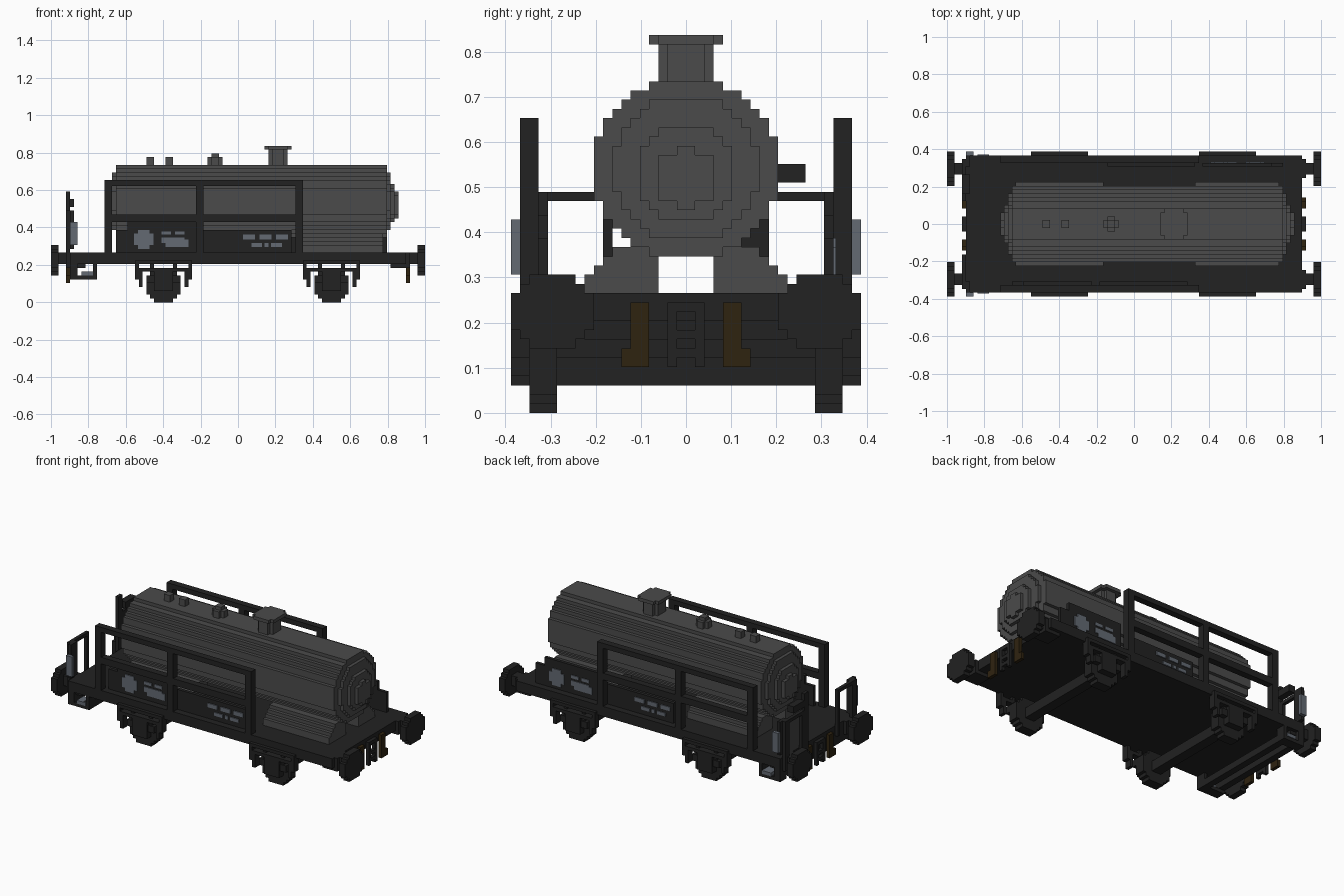
import bpy, bmesh, math
from mathutils import Vector

cube = bpy.data.objects.get("Cube")
if cube:
    bpy.data.objects.remove(cube)

V = 2 / 98  # edge length of one block


def material(name, rgb):
    m = bpy.data.materials.new(name)
    m.use_nodes = True
    m.diffuse_color = (*rgb, 1)
    m.node_tree.nodes["Principled BSDF"].inputs["Base Color"].default_value = (*rgb, 1)
    return m


TANK = material("tank grey", (0.07, 0.07, 0.07))
DARK = material("frame black", (0.016, 0.016, 0.016))
PALE = material("pale blue grey", (0.125, 0.142, 0.17))
BROWN = material("dark brown", (0.028, 0.017, 0.005))


class Part:
    """Collects blocks and stepped discs, measured in blocks."""

    def __init__(self, name, mat):
        self.name, self.mat, self.bm = name, mat, bmesh.new()

    def prism(self, pts, depth):
        verts = [self.bm.verts.new(p) for p in pts]
        face = self.bm.faces.new(verts)
        new = bmesh.ops.extrude_face_region(self.bm, geom=[face])["geom"]
        for v in new:
            if isinstance(v, bmesh.types.BMVert):
                v.co += Vector(depth)

    def box(self, x0, x1, y0, y1, z0, z1):
        pts = [(x0, y0, z0), (x1, y0, z0), (x1, y1, z0), (x0, y1, z0)]
        self.prism(pts, (0, 0, z1 - z0))

    def disc(self, axis, start, end, a, b, r, rows, odd=False):
        """Stepped round slab; a, b is its centre across the axis."""
        half = 0.5 if odd else 0
        right = []
        for i in range(rows):
            d = i + 0.5 - rows / 2
            w = round(math.sqrt(max(r * r - d * d, 1)) - half) + half
            right += [(w, i - rows / 2), (w, i + 1 - rows / 2)]
        # drop points shared by rows of equal width
        right = [p for p in right if right.count(p) == 1]
        outline = right + [(-w, h) for w, h in reversed(right)]
        place = {"x": lambda u, v: (start, a + u, b + v),
                 "y": lambda u, v: (a + u, start, b + v),
                 "z": lambda u, v: (a + v, b + u, start)}[axis]
        depth = [(end - start) * (axis == k) for k in "xyz"]
        self.prism([place(u, v) for u, v in outline], depth)

    def done(self):
        bmesh.ops.recalc_face_normals(self.bm, faces=self.bm.faces)
        bmesh.ops.scale(self.bm, vec=(V, V, V), verts=self.bm.verts)
        mesh = bpy.data.meshes.new(self.name)
        self.bm.to_mesh(mesh)
        self.bm.free()
        mesh.materials.append(self.mat)
        obj = bpy.data.objects.new(self.name, mesh)
        bpy.context.collection.objects.link(obj)


SIDES = (-1, 1)

# Tank barrel with stepped domed ends
p = Part("tank", TANK)
p.disc("x", -32, 39, 0, 26.5, 10, 19)
for step, (centre, r, rows) in enumerate([(26.5, 8, 15), (26, 5.4, 10), (25.5, 3.3, 7)]):
    p.disc("x", 39 + step, 40 + step, 0, centre, r, rows)
    p.disc("x", -32 - step, -33 - step, 0, centre, r, rows)
p.done()

# Saddles under both ends of the tank
p = Part("tank_saddles", TANK)
for x0, x1 in ((-31, -8), (16, 38)):
    for s in SIDES:
        outer = (11, 11, 10, 9, 8)
        for i, w in enumerate(outer):
            p.box(x0, x1, s * 3, s * w, 13 + i, 14 + i)
p.done()

# Filler dome and valves on top
p = Part("filler_dome", TANK)
p.disc("z", 35, 40, 10.5, 0, 3.2, 5)
p.disc("z", 40, 41, 10.5, 0, 4.1, 7)
p.done()
p = Part("top_valves", TANK)
for x in (-24, -19):
    p.box(x, x + 2, -1, 1, 36, 38)
p.box(-8, -4, -1, 1, 36, 38)
p.box(-7, -5, -2, 2, 36, 38)
p.box(-7, -5, -1, 1, 38, 39)
p.done()

# Underframe
p = Part("deck", DARK)
p.box(-44, 44, -18, 18, 10, 13)
p.done()

# Wheels, axles and suspension
wheels, axles, springs = Part("wheels", DARK), Part("axles", DARK), Part("suspension", DARK)
for cx in (-19.5, 24.5):
    axles.box(cx - 1.5, cx + 1.5, -15, 15, 3, 6)
    for s in SIDES:
        wheels.disc("y", s * 14, s * 17, cx, 4.5, 4.7, 9, odd=True)
        springs.box(cx - 2.5, cx + 2.5, s * 17, s * 19, 3, 8)
        springs.box(cx - 4.5, cx + 4.5, s * 17, s * 18.5, 5, 7)
        springs.box(cx - 5.5, cx + 5.5, s * 17, s * 19, 8, 9)
        springs.box(cx - 7.5, cx + 7.5, s * 18, s * 19, 10, 11)
        for t in SIDES:
            springs.box(cx + t * 6.5, cx + t * 7.5, s * 17, s * 19, 6, 10)
            springs.box(cx + t * 5.5, cx + t * 6.5, s * 17, s * 19, 4, 9)
            springs.box(cx + t * 2.5, cx + t * 3.5, s * 17, s * 18, 7, 10)
for p in (wheels, axles, springs):
    p.done()

# Buffers, couplers and brown end brackets
buffers, coupler, bracket = Part("buffers", DARK), Part("couplers", DARK), Part("end_brackets", BROWN)
for e in SIDES:
    for s in SIDES:
        buffers.disc("x", e * 47, e * 49, s * 14.5, 11, 4.6, 8, odd=True)
        buffers.box(e * 44, e * 47, s * 13, s * 16, 10, 13)
        buffers.box(e * 40, e * 45, s * 12, s * 17, 9, 13)
        bracket.box(e * 44, e * 45, s * 4, s * 6, 5, 12)
        bracket.box(e * 44, e * 45, s * 6, s * 7, 5, 7)
        coupler.box(e * 44, e * 45, s * 1, s * 2, 5, 12)
    for z in (6, 8, 11):
        coupler.box(e * 44, e * 45, -1, 1, z, z + 1)
for p in (buffers, coupler, bracket):
    p.done()

# Side railings
p = Part("side_railings", DARK)
for s in SIDES:
    for x in (-35, -11, 15):
        p.box(x, x + 2, s * 16, s * 18, 13, 32)
    for x0, x1 in ((-33, -11), (-9, 15)):
        p.box(x0, x1, s * 16, s * 18, 30.5, 32)
        p.box(x0, x1, s * 16, s * 18, 21, 23)
p.done()

# Side boards with pale plates; the far side is turned half round
boards, plates = Part("side_boards", DARK), Part("board_plates", PALE)
for s in SIDES:
    def turned(x):
        return x if s < 0 else 7 - x

    for x0, x1, top in ((-32, -29, 19), (-29, -11, 21.5), (-9, 14, 19)):
        boards.box(turned(x0), turned(x1), s * 15, s * 16, 13, top)
    plates.disc("y", s * 16, s * 16.3, turned(-24.7), 16.5, 2.6, 5, odd=True)
    plates.box(turned(-25.7), turned(-23.7), s * 16, s * 16.3, 14, 19)
    for x0, x1, z0, z1 in ((-20, -17.5, 17.7, 18.6), (-16.5, -14, 17.7, 18.6),
                           (-19, -13, 14.5, 16.5), (-20, -14, 15.5, 17)):
        plates.box(turned(x0), turned(x1), s * 16, s * 16.25, z0, z1)
    for x in (1.3, 5.6, 9.9):
        plates.box(turned(x), turned(x + 3.2), s * 16, s * 16.3, 16.5, 17.7)
    for x0, x1 in ((3.5, 6.3), (7, 8), (8.7, 11.5)):
        plates.box(turned(x0), turned(x1), s * 16, s * 16.3, 14.5, 15.5)
boards.done()
plates.done()

# Platform end railing and brake handle
p = Part("end_railing", DARK)
for s in SIDES:
    p.box(-45, -44, s * 15, s * 17, 10, 24)
    p.box(-45, -44, s * 8, s * 9, 10, 24)
    p.box(-45, -44, s * 9, s * 15, 23, 24)
    p.box(-44, -43, s * 15, s * 18, 14, 24)
p.done()
p = Part("brake_handle", DARK)
p.box(-45, -44, 6, 8, 10, 29)
p.box(-45, -43, 8, 13, 25, 27)
p.done()

# Pale corner lamps
p = Part("corner_lamps", PALE)
for s in SIDES:
    p.box(-44, -42, s * 18, s * 19, 15, 21)
p.done()

# Steps hung under the platform end
steps, treads = Part("platform_steps", DARK), Part("step_treads", PALE)
steps.box(-44, -42, -18, 18, 7, 10)
steps.box(-39, -37, -18, 18, 6, 8)
for s in SIDES:
    steps.box(-44, -37, s * 15, s * 18, 6, 7)
    steps.box(-38, -37, s * 15, s * 18, 8, 10)
    treads.box(-41, -38, s * 15, s * 18.2, 7, 8)
steps.done()
treads.done()
